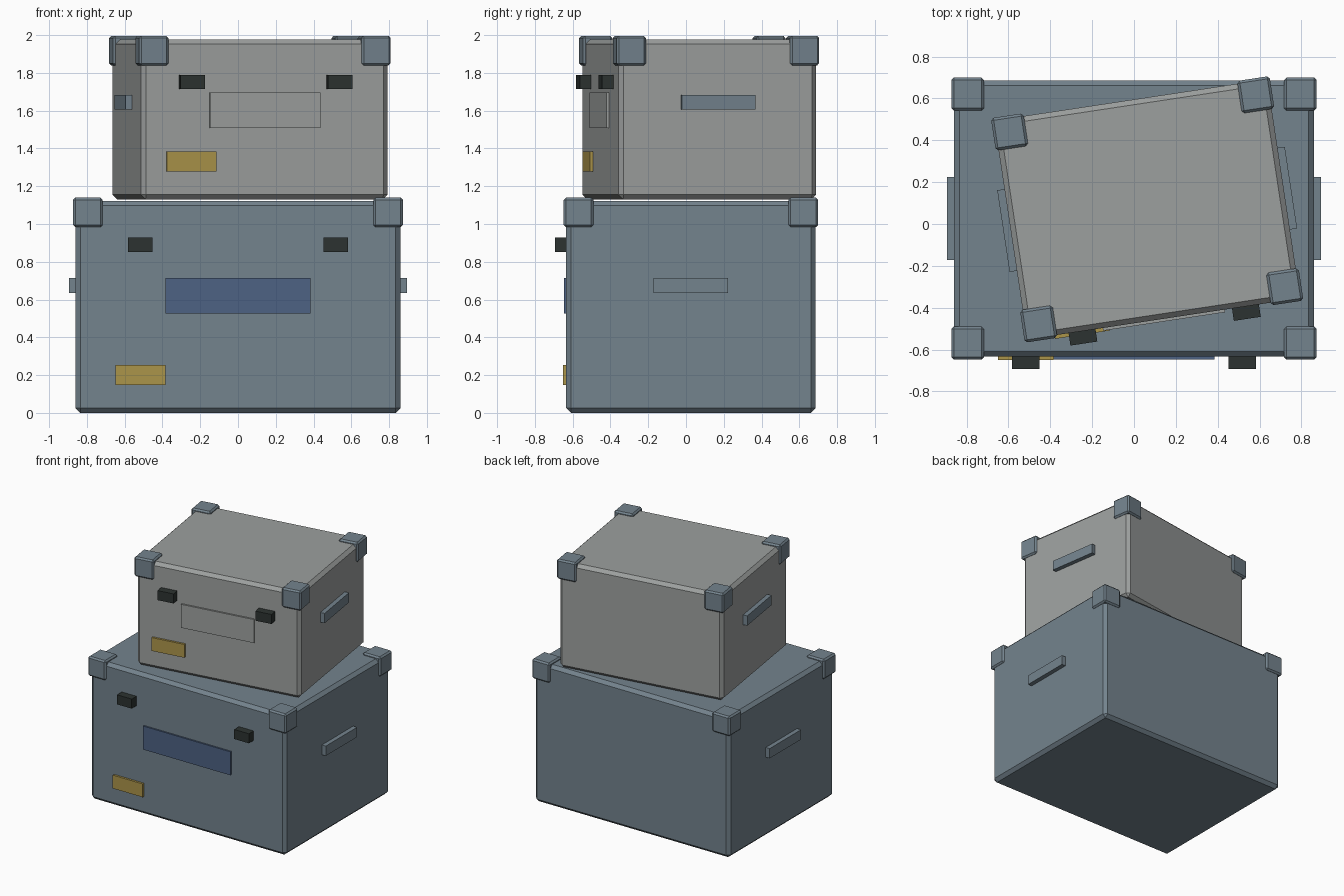
import bpy
from math import radians
from mathutils import Matrix, Vector

cube = bpy.data.objects.get("Cube")
if cube:
    bpy.data.objects.remove(cube, do_unlink=True)


def material(name, srgb):
    mat = bpy.data.materials.new(name)
    mat.use_nodes = True
    colour = [(c / 255) ** 2.2 for c in srgb] + [1]
    mat.diffuse_color = colour
    mat.node_tree.nodes["Principled BSDF"].inputs["Base Color"].default_value = colour
    return mat


slate = material("slate_blue_grey", (115, 130, 140))
grey = material("warm_grey", (155, 158, 157))
black = material("latch_black", (48, 54, 52))
yellow = material("tag_yellow", (170, 147, 75))
blue = material("label_blue", (78, 98, 130))


def block(name, centre, size, mat, frame, chamfer=0):
    """Box of the given size, placed in a crate's own frame."""
    bpy.ops.mesh.primitive_cube_add(size=1)
    ob = bpy.context.object
    ob.name = name
    ob.data.transform(Matrix.Diagonal((*size, 1)))
    ob.matrix_world = frame @ Matrix.Translation(Vector(centre))
    ob.data.materials.append(mat)
    if chamfer:
        bevel = ob.modifiers.new("chamfer", 'BEVEL')
        bevel.width = chamfer
        bevel.segments = 1
    return ob


def crate(name, origin, angle, half, height, body_mat, label, label_mat, latch, tag, handle_z):
    hx, hy = half
    frame = Matrix.Translation(Vector(origin)) @ Matrix.Rotation(radians(angle), 4, 'Z')
    block(name + "_body", (0, 0, height / 2), (2 * hx, 2 * hy, height), body_mat, frame, 0.025)

    # Corner guards around the lid
    for sx, side in ((1, "left"), (-1, "right")):
        for sy, end in ((-1, "front"), (1, "back")):
            block(f"{name}_{end}_{side}_corner_guard",
                  (sx * (hx - 0.065), sy * (hy - 0.065), height - 0.0605),
                  (0.157, 0.157, 0.157), slate, frame, 0.012)
        # Side handles and front latches
        block(f"{name}_{side}_handle", (sx * (hx + 0.01), 0, handle_z),
              (0.05, 0.395, 0.078), slate, frame)
        block(f"{name}_{side}_latch", (sx * latch[0], -hy - 0.02, latch[1]),
              (0.13, 0.08, 0.076), black, frame)

    # Front label and tag plates
    block(name + "_label", (0, -hy, label[1]), (label[0], 0.026, 0.187), label_mat, frame)
    block(name + "_tag", (tag[0], -hy, tag[1]), (0.265, 0.034, 0.106), yellow, frame)


crate("lower_crate", (0, 0.026, 0), 0, (0.86, 0.66), 1.122, slate,
      (0.77, 0.62), blue, (0.517, 0.89), (-0.517, 0.2), 0.675)
crate("upper_crate", (0.063, 0.07, 1.13), 8.6, (0.66, 0.529), 0.848, grey,
      (0.59, 0.472), grey, (0.395, 0.622), (-0.395, 0.2), 0.515)
